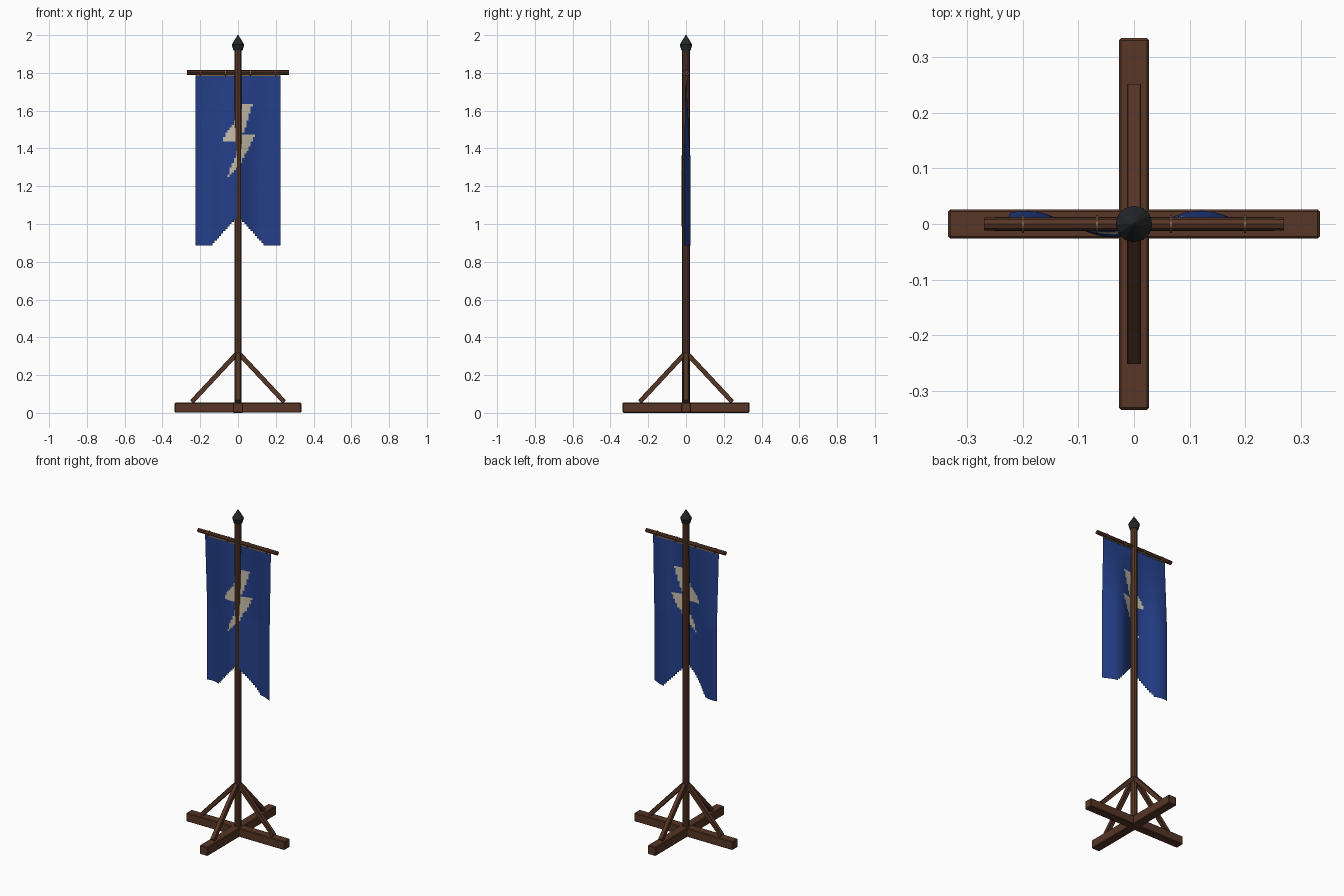
import bpy, bmesh, math
from mathutils import Vector

cube = bpy.data.objects.get("Cube")
if cube:
    bpy.data.objects.remove(cube, do_unlink=True)


def material(name, rgb):
    m = bpy.data.materials.new(name)
    m.use_nodes = True
    m.diffuse_color = (*rgb, 1)
    m.node_tree.nodes["Principled BSDF"].inputs["Base Color"].default_value = (*rgb, 1)
    return m


wood = material("brown_wood", (0.095, 0.037, 0.019))
steel = material("dark_steel", (0.017, 0.02, 0.022))
blue = material("blue_cloth", (0.018, 0.05, 0.25))
cream = material("cream_cloth", (0.55, 0.5, 0.39))
cord = material("tan_cord", (0.2, 0.13, 0.07))


def finish(name, bm, *mats, smooth=False):
    mesh = bpy.data.meshes.new(name)
    bm.to_mesh(mesh)
    bm.free()
    ob = bpy.data.objects.new(name, mesh)
    bpy.context.collection.objects.link(ob)
    for m in mats:
        mesh.materials.append(m)
    if smooth:
        mesh.shade_smooth()
    return ob


def bevel(ob, width):
    mod = ob.modifiers.new("worn_edges", "BEVEL")
    mod.width = width
    mod.segments = 1


def box(name, size, loc, mat, edge=0.0):
    bm = bmesh.new()
    bmesh.ops.create_cube(bm, size=1)
    bmesh.ops.scale(bm, vec=size, verts=bm.verts)
    ob = finish(name, bm, mat)
    ob.location = loc
    if edge:
        bevel(ob, edge)
    return ob


def rod(name, a, b, r1, r2, sides, mat):
    a, b = Vector(a), Vector(b)
    bm = bmesh.new()
    bmesh.ops.create_cone(bm, cap_ends=True, segments=sides, radius1=r1,
                          radius2=r2, depth=(b - a).length)
    bmesh.ops.rotate(bm, verts=bm.verts, matrix=Vector((0, 0, 1)).rotation_difference(b - a).to_matrix())
    bmesh.ops.translate(bm, verts=bm.verts, vec=(a + b) / 2)
    return finish(name, bm, mat)


# Crossed foot beams
box("base_beam_side", (0.67, 0.053, 0.053), (0, 0, 0.0275), wood, 0.004)
box("base_beam_front", (0.054, 0.67, 0.055), (0, 0, 0.0275), wood, 0.004)

# Four diagonal braces
low, high = Vector((0.245, 0, 0.058)), Vector((0.008, 0, 0.312))
for i, side in enumerate(("left", "back", "right", "front")):
    d = high - low
    brace = box("brace_" + side, (0.026, 0.024, d.length), (0, 0, 0), wood, 0.002)
    turn = math.radians(90 * i)
    brace.rotation_euler = (0, math.atan2(d.x, d.z), turn)
    mid = (low + high) / 2
    brace.location = (mid.x * math.cos(turn), mid.x * math.sin(turn), mid.z)
    brace.scale = (0.95, 1.05, 1)

# Pole, finial and crossbar
pole = rod("pole", (0, 0, 0.01), (0, 0, 1.925), 0.0205, 0.0205, 10, wood)
rod("finial_collar", (0, 0, 1.918), (0, 0, 1.95), 0.024, 0.033, 12, steel)
rod("finial_tip", (0, 0, 1.95), (0, 0, 2.0), 0.033, 0.002, 12, steel)
rod("crossbar", (-0.27, 0, 1.802), (0.27, 0, 1.802), 0.012, 0.012, 8, wood)

# Cord loops holding the cloth
for i in range(4):
    x = -0.2 + i * 0.1333
    rod(f"cord_loop_{i + 1}", (x - 0.002, 0, 1.8), (x + 0.002, 0, 1.8), 0.016, 0.016, 12, cord)

# Hanging cloth: rippled grid with a stepped swallowtail and a bolt emblem
TOP, BOTTOM, HALF = 1.785, 0.887, 0.224
COLS, ROWS = 40, 72
bolt = [(0.03, 1.64), (0.08, 1.64), (0.025, 1.472), (0.092, 1.472),
        (0.02, 1.33), (-0.065, 1.23), (-0.01, 1.37), (0.012, 1.44),
        (-0.076, 1.44), (-0.076, 1.462), (-0.02, 1.54)]


def in_bolt(x, z):
    inside = False
    for (x1, z1), (x2, z2) in zip(bolt, bolt[1:] + bolt[:1]):
        if (z1 > z) != (z2 > z) and x < x1 + (z - z1) * (x2 - x1) / (z2 - z1):
            inside = not inside
    return inside


def ripple(x, z):
    depth = min(1, (TOP - z) / 0.45)
    return 0.024 * depth * math.cos(2 * math.pi * (x - 0.12) / 0.315)


bm = bmesh.new()
bmesh.ops.create_grid(bm, x_segments=COLS, y_segments=ROWS, size=1)
for v in bm.verts:
    x = v.co.x * HALF
    z = (TOP + BOTTOM) / 2 + v.co.y * (TOP - BOTTOM) / 2
    v.co = (x, 0, z)
cut = []
for f in bm.faces:
    c = f.calc_center_median()
    if c.z < 1.04 - abs(c.x) * 1.1:
        cut.append(f)
    f.material_index = int(in_bolt(c.x, c.z))
bmesh.ops.delete(bm, geom=cut, context="FACES")
for v in bm.verts:
    v.co.y = ripple(v.co.x, v.co.z)
finish("banner_cloth", bm, blue, cream, smooth=True)

# Hem along the top of the cloth
box("banner_hem", (0.445, 0.006, 0.007), (0, 0, 1.787), cord)
